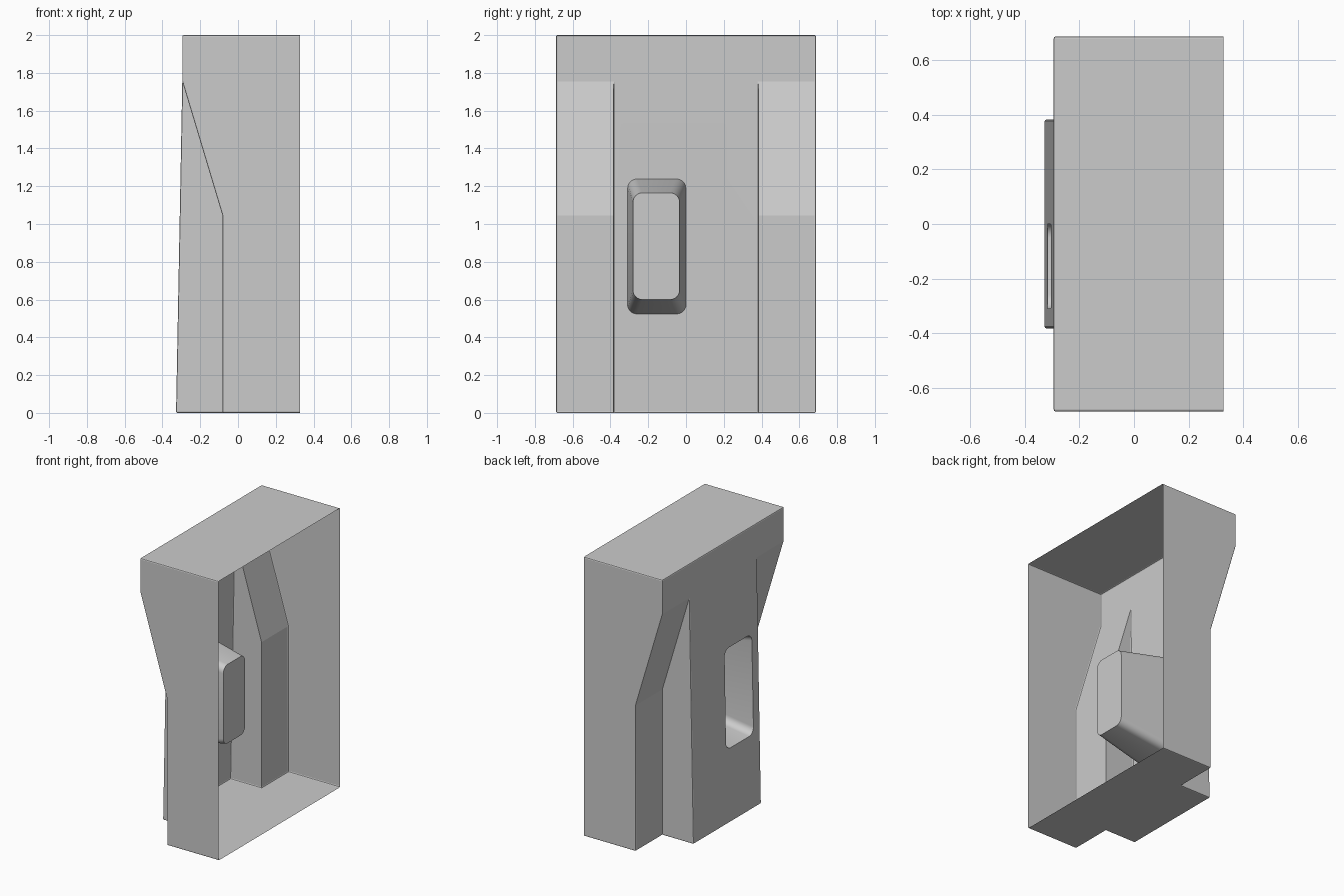
import bpy, bmesh, math
from mathutils import Vector

if "Cube" in bpy.data.objects:
    bpy.data.objects.remove(bpy.data.objects["Cube"])

BACK = 0.328          # plane of the open side

grey = bpy.data.materials.new("light grey")
grey.diffuse_color = (0.6, 0.6, 0.6, 1)
grey.use_nodes = True
grey.node_tree.nodes["Principled BSDF"].inputs["Base Color"].default_value = grey.diffuse_color


def make_object(name, bm):
    bmesh.ops.recalc_face_normals(bm, faces=bm.faces)
    mesh = bpy.data.meshes.new(name)
    bm.to_mesh(mesh)
    bm.free()
    ob = bpy.data.objects.new(name, mesh)
    bpy.context.collection.objects.link(ob)
    mesh.materials.append(grey)
    return ob


def prism(name, profile, half_width, round_size):
    """Extrude an (x, z) profile along y and soften its sharp edges."""
    bm = bmesh.new()
    face = bm.faces.new([bm.verts.new((x, -half_width, z)) for x, z in profile])
    ext = bmesh.ops.extrude_face_region(bm, geom=[face])
    moved = [g for g in ext["geom"] if isinstance(g, bmesh.types.BMVert)]
    bmesh.ops.translate(bm, verts=moved, vec=(0, 2 * half_width, 0))
    bmesh.ops.recalc_face_normals(bm, faces=bm.faces)
    sharp = [e for e in bm.edges if e.calc_face_angle(0) > math.radians(40)]
    bmesh.ops.bevel(bm, geom=sharp, offset=round_size, segments=2,
                    profile=0.5, affect='EDGES')
    return make_object(name, bm)


def rounded_ring(bm, x, y0, y1, z0, z1, r, steps=6):
    ring = []
    corners = ((y1 - r, z1 - r), (y0 + r, z1 - r), (y0 + r, z0 + r), (y1 - r, z0 + r))
    for q, (cy, cz) in enumerate(corners):
        for i in range(steps + 1):
            a = (q + i / steps) * math.pi / 2
            ring.append(bm.verts.new((x, cy + r * math.cos(a), cz + r * math.sin(a))))
    return ring


def boolean(target, tool, operation):
    mod = target.modifiers.new(operation.lower(), 'BOOLEAN')
    mod.operation = operation
    mod.solver = 'EXACT'
    mod.object = tool
    bpy.context.view_layer.objects.active = target
    bpy.ops.object.modifier_apply(modifier=mod.name)
    bpy.data.objects.remove(tool, do_unlink=True)


# Housing with a stepped-back lower half, overlong at the open side
housing = prism("housing", [(0.4, 0), (0.4, 2), (-0.295, 2), (-0.295, 1.755),
                            (-0.082, 1.045), (-0.082, 0)], 0.688, 0.008)

# Leaning central column, its upper end sinking into the housing
lean = (0.328 - 0.295) / 1.755
column = prism("column", [(0.05, 0), (0.05, 1.9), (-0.328 + lean * 1.9, 1.9),
                          (-0.328, 0)], 0.384, 0.008)
boolean(housing, column, 'UNION')

# Tapered grip pocket with rounded corners
outer = (-0.36, -0.313, 0.004, 0.516, 1.249)
inner = (0.08, -0.281, -0.034, 0.6, 1.165)
bm = bmesh.new()
a = rounded_ring(bm, *outer, 0.05)
b = rounded_ring(bm, *inner, 0.05)
bm.faces.new(a)
bm.faces.new(b)
for i in range(len(a)):
    j = (i + 1) % len(a)
    bm.faces.new((a[i], a[j], b[j], b[i]))
boolean(housing, make_object("pocket_cutter", bm), 'DIFFERENCE')

# Slice the housing open along its back plane, leaving a thin shell
bm = bmesh.new()
bm.from_mesh(housing.data)
bmesh.ops.bisect_plane(bm, geom=bm.verts[:] + bm.edges[:] + bm.faces[:], dist=1e-5,
                       plane_co=Vector((BACK, 0, 0)), plane_no=Vector((1, 0, 0)),
                       clear_outer=True)
bm.to_mesh(housing.data)
bm.free()

# Smooth the rounded corners only
bpy.ops.object.select_all(action='DESELECT')
housing.select_set(True)
bpy.context.view_layer.objects.active = housing
bpy.ops.object.shade_smooth_by_angle(angle=math.radians(16))
